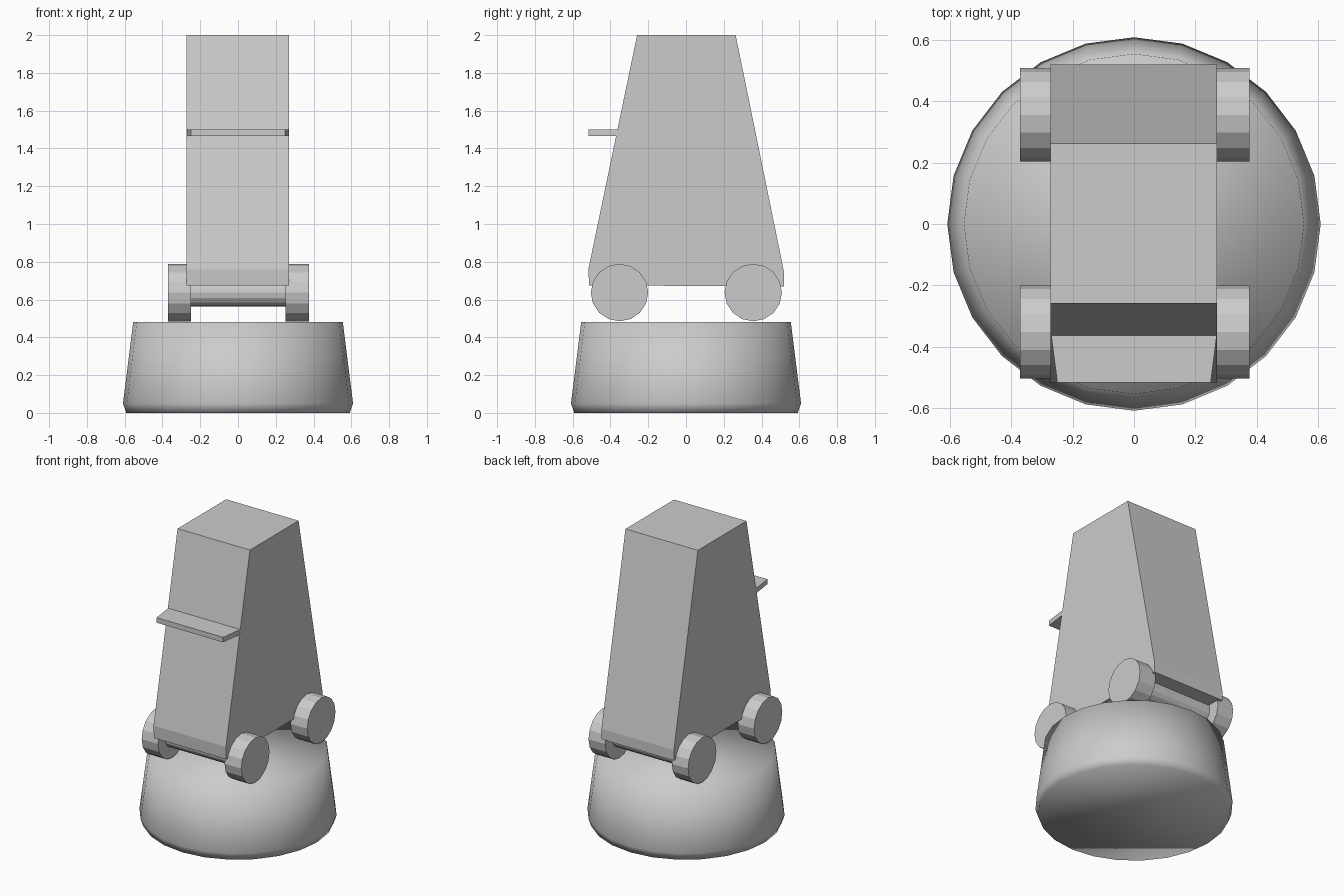
import bpy, bmesh, math
from mathutils import Matrix

if "Cube" in bpy.data.objects:
    bpy.data.objects.remove(bpy.data.objects["Cube"])


def finish(bm, name, smooth=False):
    bmesh.ops.recalc_face_normals(bm, faces=bm.faces[:])
    for f in bm.faces:
        f.smooth = smooth
    mesh = bpy.data.meshes.new(name)
    bm.to_mesh(mesh)
    bm.free()
    ob = bpy.data.objects.new(name, mesh)
    bpy.context.collection.objects.link(ob)
    return ob


def prism(name, points, depth):
    """Extrude a closed outline of 3D points along a vector."""
    bm = bmesh.new()
    face = bm.faces.new([bm.verts.new(p) for p in points])
    new = bmesh.ops.extrude_face_region(bm, geom=[face], use_keep_orig=True)["geom"]
    bmesh.ops.translate(bm, vec=depth,
                        verts=[v for v in new if isinstance(v, bmesh.types.BMVert)])
    return finish(bm, name)


def x_cylinder(name, x0, x1, y, z, radius, sides=16):
    bm = bmesh.new()
    m = Matrix.Translation(((x0 + x1) / 2, y, z)) @ Matrix.Rotation(math.pi / 2, 4, 'Y')
    bmesh.ops.create_cone(bm, cap_ends=True, segments=sides, radius1=radius,
                          radius2=radius, depth=x1 - x0, matrix=m)
    return finish(bm, name)


# Round tapered base, softly shaded all over
bm = bmesh.new()
N = 24
rings = []
for r, z in [(0.592, 0), (0.609, 0.05), (0.555, 0.48)]:
    rings.append([bm.verts.new((r * math.cos(2 * math.pi * i / N),
                                r * math.sin(2 * math.pi * i / N), z)) for i in range(N)])
for a, b in zip(rings, rings[1:]):
    for i in range(N):
        j = (i + 1) % N
        bm.faces.new((a[i], a[j], b[j], b[i]))
bm.faces.new(rings[0])
bm.faces.new(rings[-1])
finish(bm, "base", smooth=True)

# Tapered tower body
profile = [(-0.513, 0.675), (-0.517, 0.76), (-0.259, 2.0),
           (0.263, 2.0), (0.52, 0.74), (0.52, 0.67)]
prism("body", [(-0.273, y, z) for y, z in profile], (0.544, 0, 0))

# Small front shelf, narrowing towards the front
prism("shelf", [(-0.271, -0.33, 1.466), (-0.271, -0.355, 1.466), (-0.25, -0.517, 1.466),
                (0.25, -0.517, 1.466), (0.271, -0.355, 1.466), (0.271, -0.33, 1.466)],
      (0, 0, 0.034))

# Two axles with a wheel on each end
for label, y in (("front", -0.352), ("back", 0.356)):
    x_cylinder(label + "_axle", -0.26, 0.26, y, 0.637, 0.073)
    x_cylinder(label + "_left_wheel", -0.371, -0.249, y, 0.637, 0.152)
    x_cylinder(label + "_right_wheel", 0.252, 0.377, y, 0.637, 0.152)
